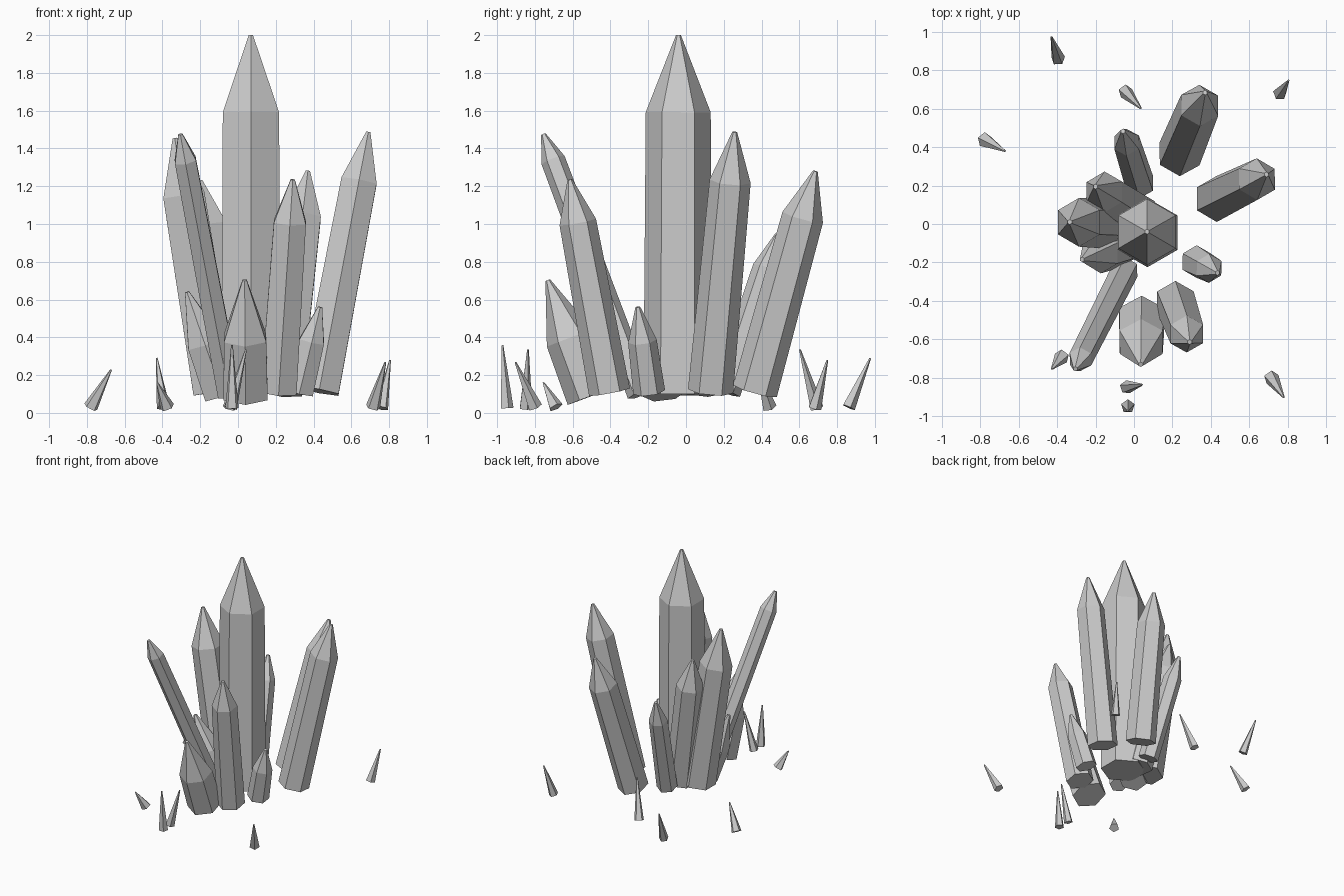
import bpy, math
from mathutils import Vector


def crystal(name, base, tip, r_base, r_shoulder=None, frac=0.0, sides=6, r_tip=0.013):
    """Faceted prism along base->tip, with an optional shoulder before the point."""
    base, tip = Vector(base), Vector(tip)
    axis = tip - base
    rot = Vector((0, 0, 1)).rotation_difference(axis)
    rings = [(0.0, r_base)]
    if r_shoulder:
        rings.append((frac, r_shoulder))
    rings.append((1.0, r_tip))
    verts = []
    for t, r in rings:
        for i in range(sides):
            a = math.pi / 2 + 2 * math.pi * i / sides
            verts.append(base + axis * t + rot @ Vector((r * math.cos(a), r * math.sin(a), 0)))
    n = len(rings)
    faces = [tuple(reversed(range(sides))), tuple(range((n - 1) * sides, n * sides))]
    for k in range(n - 1):
        for i in range(sides):
            j = (i + 1) % sides
            faces.append((k * sides + i, k * sides + j, (k + 1) * sides + j, (k + 1) * sides + i))
    mesh = bpy.data.meshes.new(name)
    mesh.from_pydata(verts, [], faces)
    obj = bpy.data.objects.new(name, mesh)
    bpy.context.collection.objects.link(obj)
    return obj


# Main cluster: name, base, tip, base radius, shoulder radius, shoulder position
crystals = [
    ("center_crystal", (0.07, -0.045, 0.10), (0.068, -0.04, 2.0), 0.18, 0.172, 0.785),
    ("back_right_crystal", (0.237, 0.365, 0.115), (0.37, 0.685, 1.28), 0.12, 0.111, 0.79),
    ("right_crystal", (0.43, 0.13, 0.115), (0.69, 0.258, 1.487), 0.12, 0.109, 0.81),
    ("back_crystal", (0.03, 0.21, 0.11), (-0.057, 0.484, 0.945), 0.08, 0.073, 0.785),
    ("left_crystal", (-0.12, 0.005, 0.11), (-0.335, 0.01, 1.455), 0.135, 0.127, 0.775),
    ("back_left_crystal", (0.01, 0.06, 0.11), (-0.2, 0.195, 1.23), 0.115, 0.108, 0.785),
    ("thin_front_left_crystal", (-0.045, -0.24, 0.10), (-0.305, -0.755, 1.475), 0.072, 0.065, 0.9),
    ("front_stub_crystal", (0.04, -0.5, 0.09), (0.035, -0.732, 0.703), 0.135, 0.129, 0.5),
    ("left_stub_crystal", (-0.08, -0.115, 0.10), (-0.27, -0.185, 0.64), 0.115, 0.108, 0.5),
    ("front_right_crystal", (0.215, -0.405, 0.11), (0.29, -0.615, 1.235), 0.11, 0.098, 0.8),
    ("right_stub_crystal", (0.325, -0.195, 0.11), (0.435, -0.255, 0.56), 0.085, 0.076, 0.6),
]
for c in crystals:
    crystal(*c)

# Loose shards scattered around: base, tip, base radius
shards = [
    ((-0.395, 0.86, 0.03), (-0.43, 0.975, 0.29), 0.037),
    ((-0.045, 0.69, 0.025), (0.035, 0.603, 0.335), 0.038),
    ((-0.78, 0.44, 0.03), (-0.672, 0.38, 0.228), 0.040),
    ((0.76, 0.68, 0.025), (0.805, 0.748, 0.28), 0.037),
    ((0.715, -0.80, 0.03), (0.78, -0.903, 0.268), 0.040),
    ((-0.375, -0.69, 0.03), (-0.428, -0.755, 0.16), 0.040),
    ((-0.04, -0.85, 0.025), (0.042, -0.837, 0.335), 0.036),
    ((-0.032, -0.95, 0.025), (-0.032, -0.972, 0.358), 0.037),
]
for i, (b, t, r) in enumerate(shards):
    crystal(f"shard_{i + 1}", b, t, r, sides=5, r_tip=0.005)
